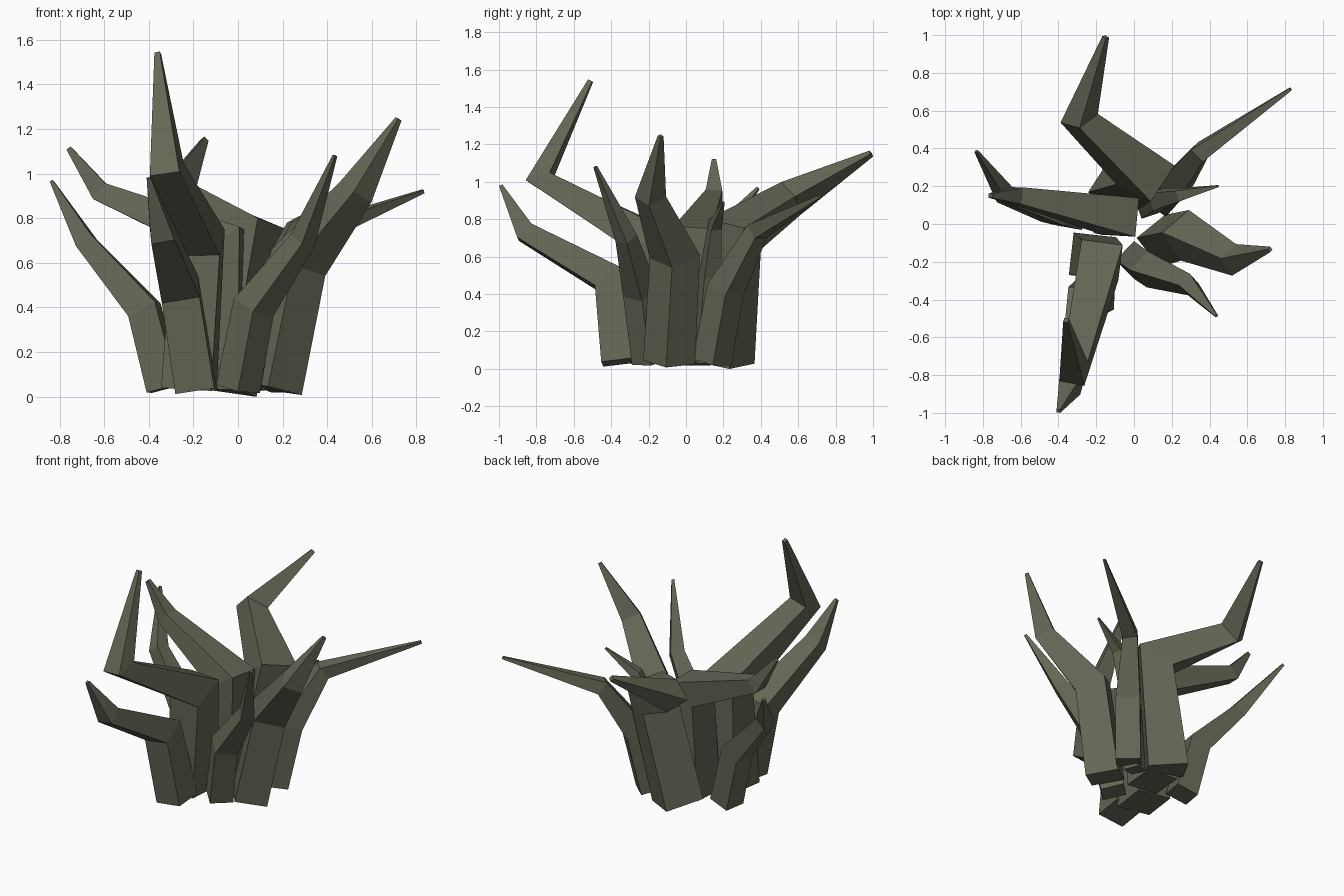
import bpy, bmesh, math
from mathutils import Vector, Matrix

if "Cube" in bpy.data.objects:
    bpy.data.objects.remove(bpy.data.objects["Cube"])

SIDES = 4
BASE_Z = .035

# Dull green leaf colour
green = bpy.data.materials.new("dull_green")
green.diffuse_color = (.12, .135, .09, 1)
green.use_nodes = True
green.node_tree.nodes["Principled BSDF"].inputs["Base Color"].default_value = green.diffuse_color


def blade(name, radius, base, shoulder, kink, tip, spin=52, kink_scale=.6):
    """Four-sided blade: thick stem to the shoulder, narrower at the kink, pointed at the tip."""
    pts = [Vector((*base, BASE_Z)), Vector(shoulder), Vector(kink), Vector(tip)]
    radii = [radius, radius * .97, radius * kink_scale, radius * .11]
    segs = [(b - a).normalized() for a, b in zip(pts, pts[1:])]
    bm = bmesh.new()
    # the section is turned by spin from the way the blade leans
    side = Vector((kink[0] - shoulder[0], kink[1] - shoulder[1], 0)).normalized()
    side = Matrix.Rotation(math.radians(spin), 3, 'Z') @ side
    prev, loops = Vector((0, 0, 1)), []
    for i, p in enumerate(pts):
        # ring faces halfway between the neighbouring segments
        d = (segs[max(i - 1, 0)] + segs[min(i, len(segs) - 1)]).normalized()
        side = prev.rotation_difference(d) @ side
        prev, other = d, d.cross(side)
        angles = [math.tau * k / SIDES for k in range(SIDES)]
        loops.append([bm.verts.new(p + radii[i] * (side * math.cos(a) + other * math.sin(a)))
                      for a in angles])
    for lo, hi in zip(loops, loops[1:]):
        for k in range(SIDES):
            n = (k + 1) % SIDES
            bm.faces.new((lo[k], lo[n], hi[n], hi[k]))
    bm.faces.new(loops[0][::-1])
    bm.faces.new(loops[-1])
    bmesh.ops.recalc_face_normals(bm, faces=bm.faces)
    me = bpy.data.meshes.new(name)
    bm.to_mesh(me)
    bm.free()
    me.materials.append(green)
    bpy.context.collection.objects.link(bpy.data.objects.new(name, me))


# Front blades
blade("tall_front_blade", .16, (-.22, -.17), (-.18, -.19, .69), (-.32, -.78, 1.02), (-.36, -.51, 1.54))
blade("low_front_blade", .125, (-.19, -.36), (-.26, -.41, .48), (-.34, -.86, .73), (-.4, -.99, .98))
blade("front_right_blade", .1, (0, -.19), (.07, -.24, .4), (.29, -.32, .7), (.435, -.485, 1.08), 20)
# Left blades
blade("left_blade", .1, (-.33, .05), (-.42, .07, .39), (-.68, .15, .69), (-.835, .385, .965))
blade("left_centre_blade", .15, (-.1, .05), (-.07, .04, .7), (-.62, .15, .92), (-.76, .15, 1.115), 52, .42)
# Back blades
blade("back_blade", .17, (-.08, .2), (.06, .26, .72), (-.29, .56, .91), (-.15, .99, 1.15))
blade("back_right_blade", .105, (.16, .14), (.22, .21, .42), (.35, .38, .735), (.83, .715, .92), 40)
# Right blades
blade("right_blade", .14, (.15, -.09), (.27, -.06, .6), (.53, -.19, .92), (.72, -.135, 1.245), 20)
blade("small_right_blade", .07, (.07, .09), (.13, .13, .5), (.25, .155, .76), (.445, .2, .89))
